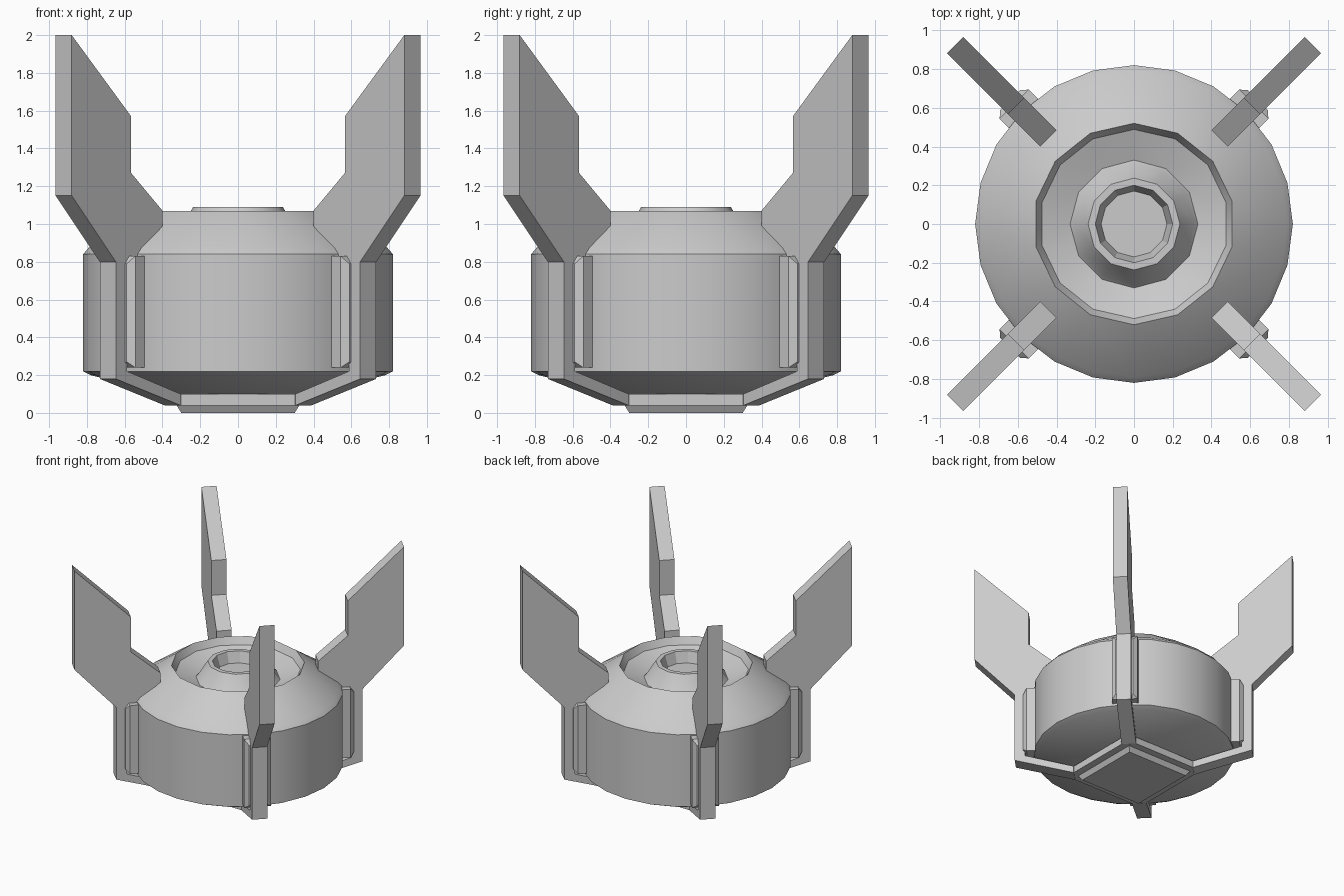
import bpy, bmesh
from math import sin, cos, pi, radians
from mathutils import Matrix

if "Cube" in bpy.data.objects:
    bpy.data.objects.remove(bpy.data.objects["Cube"])


def finish(name, bm, smooth=None):
    bmesh.ops.recalc_face_normals(bm, faces=bm.faces)
    me = bpy.data.meshes.new(name)
    bm.to_mesh(me)
    bm.free()
    ob = bpy.data.objects.new(name, me)
    bpy.context.collection.objects.link(ob)
    if smooth:
        bpy.ops.object.select_all(action='DESELECT')
        ob.select_set(True)
        bpy.context.view_layer.objects.active = ob
        bpy.ops.object.shade_smooth_by_angle(angle=radians(smooth))
    return ob


def join_rings(bm, a, b):
    # walk round both rings together so differing side counts still close up
    n, m, i, j = len(a), len(b), 0, 0
    if n == m:
        for k in range(n):
            bm.faces.new((a[k], a[(k + 1) % n], b[(k + 1) % n], b[k]))
        return
    while i < n or j < m:
        if j >= m or (i < n and (i + 1) / n <= (j + 1) / m):
            bm.faces.new((a[i % n], a[(i + 1) % n], b[j % m]))
            i += 1
        else:
            bm.faces.new((a[i % n], b[(j + 1) % m], b[j % m]))
            j += 1


def lathe(name, profile, smooth):
    # profile rows: radius, height, number of sides
    bm = bmesh.new()
    rings = [[bm.verts.new((r * cos(pi / 2 + 2 * pi * k / n), r * sin(pi / 2 + 2 * pi * k / n), z))
              for k in range(n)] for r, z, n in profile]
    for a, b in zip(rings, rings[1:]):
        join_rings(bm, a, b)
    bm.faces.new(rings[0])
    bm.faces.new(rings[-1])
    return finish(name, bm, smooth)


def loft(name, loops, matrix=Matrix()):
    bm = bmesh.new()
    rings = [[bm.verts.new(matrix @ Matrix.Translation(p).translation) for p in loop] for loop in loops]
    for a, b in zip(rings, rings[1:]):
        join_rings(bm, a, b)
    bm.faces.new(rings[0])
    bm.faces.new(rings[-1])
    return finish(name, bm)


# drum body with conical shoulder, dished top and hollow hub
lathe("drum_body", [
    (0.35, 0.09, 24), (0.78, 0.20, 24), (0.82, 0.22, 24), (0.82, 0.84, 24), (0.79, 0.875, 24),
    (0.52, 1.07, 14), (0.488, 1.01, 14), (0.33, 0.95, 12), (0.312, 0.97, 12), (0.25, 1.07, 12),
    (0.237, 1.09, 12), (0.20, 1.09, 12), (0.17, 1.0, 12)], 28)

# four diagonal fins, each one piece with its leg, plus the pad behind it
fin = [(0.49, 0.04), (0.975, 0.18), (0.975, 0.80), (1.305, 1.15), (1.305, 2.0), (0.86, 1.57),
       (0.86, 1.27), (0.625, 1.07), (0.625, 0.99), (0.85, 0.80), (0.89, 0.80), (0.89, 0.22), (0.49, 0.10)]
T = 0.06


def pad_loop(r, half, z0, z1):
    return [(r, -half, z0), (r, half, z0), (r, half, z1), (r, -half, z1)]


for k, side in enumerate(("back_right", "back_left", "front_left", "front_right")):
    rot = Matrix.Rotation(pi / 4 + k * pi / 2, 4, 'Z')
    loft("fin_leg_" + side, [[(r, y, z) for r, z in fin] for y in (-T, T)], rot)
    loft("side_pad_" + side, [pad_loop(0.70, 0.106, 0.24, 0.83),
                              pad_loop(0.875, 0.106, 0.24, 0.83),
                              pad_loop(0.905, 0.072, 0.27, 0.79)], rot)

# base plate with clipped corners where the legs join
A, B = 0.388, 0.303
octagon = [(A, -B), (A, B), (B, A), (-B, A), (-A, B), (-A, -B), (-B, -A), (B, -A)]
loft("base_plate", [[(x, y, z) for x, y in octagon] for z in (0.04, 0.10)])

# foot under the plate
loft("foot_pad", [[(sx * h, sy * h, z) for sx, sy in ((-1, -1), (1, -1), (1, 1), (-1, 1))]
                  for h, z in ((0.30, 0.0), (0.325, 0.04))])
